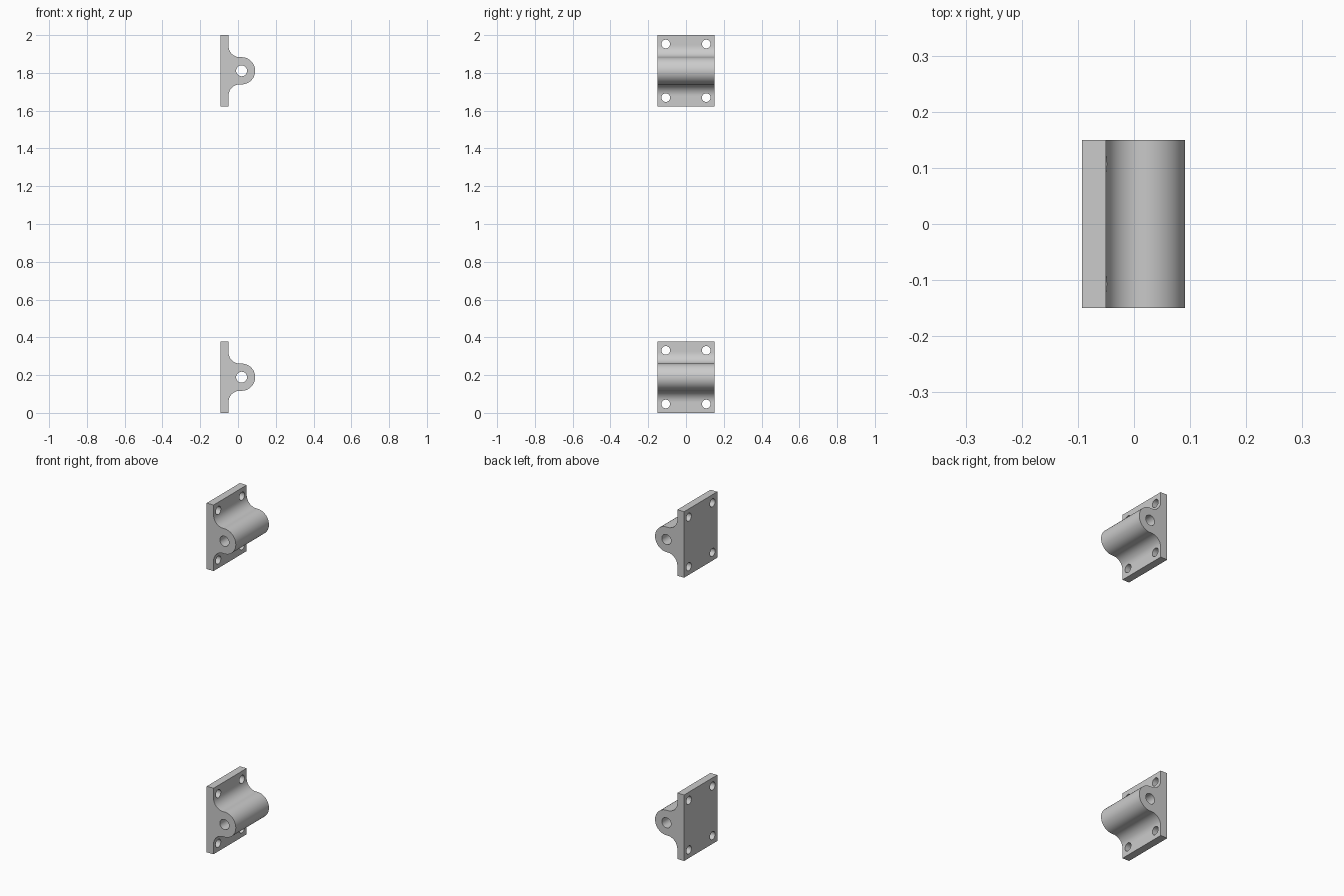
import bpy, bmesh
from math import sin, cos, pi, atan2, sqrt

if "Cube" in bpy.data.objects:
    bpy.data.objects.remove(bpy.data.objects["Cube"])

BACK, FACE, H, HALF = -0.093, -0.05, 0.378, 0.15   # plate back/front x, height, half depth
CX, CZ, R = 0.019, 0.189, 0.072                    # knuckle barrel
F = 0.06                                           # fillet radius


def arc(cx, cz, r, a0, a1, n):
    return [(cx + r * cos(a0 + (a1 - a0) * i / n), cz + r * sin(a0 + (a1 - a0) * i / n))
            for i in range(n + 1)]


def bracket_profile():
    # upper half: plate top, concave fillet, barrel; then mirrored downwards
    fx = FACE + F
    fz = CZ + sqrt((R + F) ** 2 - (fx - CX) ** 2)
    touch = atan2(fz - CZ, fx - CX)
    upper = [(BACK, H), (FACE, H)]
    upper += arc(fx, fz, F, pi, touch + pi, 12)
    upper += arc(CX, CZ, R, touch, 0, 16)[1:]
    return upper + [(x, 2 * CZ - z) for x, z in reversed(upper[:-1])]


def cutter(loc, rot, r, depth, sides):
    bpy.ops.mesh.primitive_cylinder_add(vertices=sides, radius=r, depth=depth,
                                        location=loc, rotation=rot)
    ob = bpy.context.object
    ob.name = "hole_cutter"
    ob.hide_render = True
    return ob


# bracket body extruded along y
bm = bmesh.new()
face = bm.faces.new([bm.verts.new((x, -HALF, z)) for x, z in bracket_profile()])
ext = bmesh.ops.extrude_face_region(bm, geom=[face])
bmesh.ops.translate(bm, vec=(0, 2 * HALF, 0),
                    verts=[g for g in ext["geom"] if isinstance(g, bmesh.types.BMVert)])
bmesh.ops.recalc_face_normals(bm, faces=bm.faces)
mesh = bpy.data.meshes.new("lower_bracket")
bm.to_mesh(mesh)
bm.free()
lower = bpy.data.objects.new("lower_bracket", mesh)
bpy.context.collection.objects.link(lower)

# pin bore and four screw holes
cutters = [cutter((CX, 0, CZ), (pi / 2, 0, 0), 0.029, 0.5, 32)]
for y in (-0.107, 0.107):
    for z in (0.047, H - 0.047):
        cutters.append(cutter((-0.07, y, z), (0, pi / 2, 0), 0.023, 0.2, 24))
for c in cutters:
    mod = lower.modifiers.new("hole", 'BOOLEAN')
    mod.operation, mod.solver, mod.object = 'DIFFERENCE', 'EXACT', c
bpy.context.view_layer.update()
done = bpy.data.meshes.new_from_object(lower.evaluated_get(bpy.context.evaluated_depsgraph_get()))
lower.modifiers.clear()
lower.data = done
for c in cutters:
    bpy.data.objects.remove(c)

# soft curves, sharp edges
bpy.ops.object.select_all(action='DESELECT')
lower.select_set(True)
bpy.context.view_layer.objects.active = lower
bpy.ops.object.shade_smooth_by_angle(angle=pi / 6)

# identical bracket at the top
top = lower.copy()
top.data = lower.data.copy()
top.name = "upper_bracket"
top.location.z = 2 - H
bpy.context.collection.objects.link(top)
